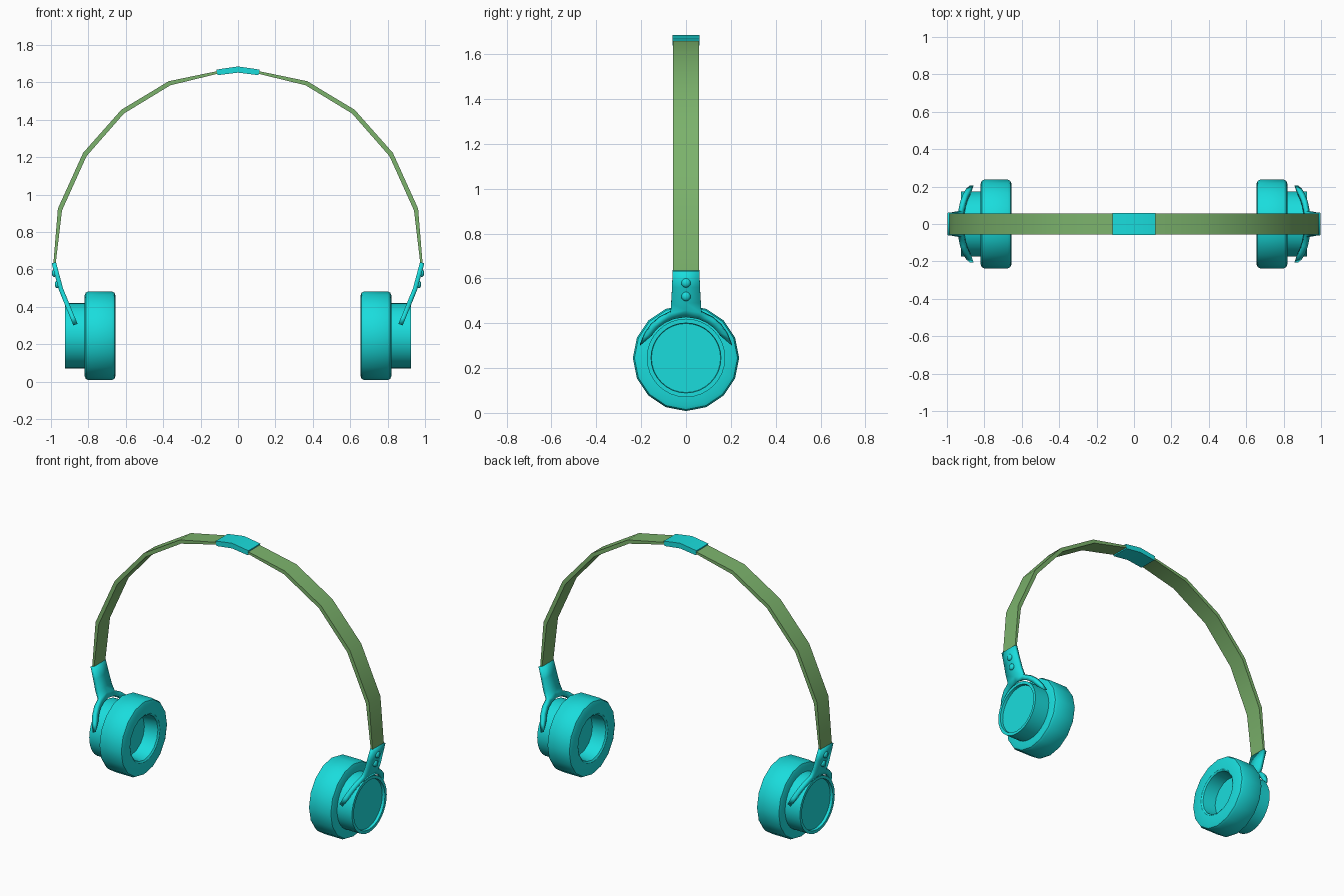
import bpy, bmesh, math
from math import sin, cos, pi, radians

if "Cube" in bpy.data.objects:
    bpy.data.objects.remove(bpy.data.objects["Cube"])


def material(name, rgb):
    m = bpy.data.materials.new(name)
    m.diffuse_color = (*rgb, 1)
    m.use_nodes = True
    m.node_tree.nodes["Principled BSDF"].inputs["Base Color"].default_value = m.diffuse_color
    return m


TEAL = material("teal", (0.01, 0.72, 0.72))
GREEN = material("green", (0.2, 0.45, 0.15))
CZ = 0.245  # height of the ear cup axis


def finish(name, bm, mat, mirror=False, thickness=0, angle=30):
    bmesh.ops.remove_doubles(bm, verts=bm.verts, dist=1e-5)
    bmesh.ops.recalc_face_normals(bm, faces=bm.faces)
    me = bpy.data.meshes.new(name)
    bm.to_mesh(me)
    bm.free()
    me.materials.append(mat)
    ob = bpy.data.objects.new(name, me)
    bpy.context.collection.objects.link(ob)
    if thickness:
        # keep the sheet facing outward, so it thickens inward
        if sum(p.normal.x for p in me.polygons) < 0:
            me.flip_normals()
        s = ob.modifiers.new("thickness", 'SOLIDIFY')
        s.thickness = thickness
        s.offset = -1
    if mirror:
        ob.modifiers.new("mirror", 'MIRROR').use_mirror_merge = False
    bpy.ops.object.select_all(action='DESELECT')
    ob.select_set(True)
    bpy.context.view_layer.objects.active = ob
    bpy.ops.object.shade_smooth_by_angle(angle=radians(angle))
    return ob


def lathe(name, profile, sides):
    """Spin (x, radius) points about the ear cup axis."""
    bm = bmesh.new()
    rings = [[bm.verts.new((x, r * sin(2 * pi * i / sides), CZ + r * cos(2 * pi * i / sides)))
              for i in range(sides)] for x, r in profile]
    for a, b in zip(rings, rings[1:]):
        for i in range(sides):
            j = (i + 1) % sides
            bm.faces.new((a[i], a[j], b[j], b[i]))
    for ring in (rings[0], rings[-1]):
        bm.faces.new(ring)
    return finish(name, bm, TEAL, mirror=True)


def strap(name, half, y0, y1, mat):
    """Sweep a flat strap along (x, z, inner x, inner z) points, mirrored about x = 0."""
    pts = half + [(-a, b, -c, d) for a, b, c, d in reversed(half) if a > 0]
    bm = bmesh.new()
    rows = [[bm.verts.new(p) for p in ((xo, y0, zo), (xo, y1, zo), (xi, y1, zi), (xi, y0, zi))]
            for xo, zo, xi, zi in pts]
    for a, b in zip(rows, rows[1:]):
        for i in range(4):
            j = (i + 1) % 4
            bm.faces.new((a[i], a[j], b[j], b[i]))
    bm.faces.new(rows[0])
    bm.faces.new(rows[-1])
    return finish(name, bm, mat)


# Headband and its top clip
strap("headband", [(0.988, 0.62, 0.976, 0.62), (0.963, 0.925, 0.941, 0.915),
                   (0.828, 1.223, 0.81, 1.205), (0.624, 1.453, 0.61, 1.433),
                   (0.37, 1.606, 0.362, 1.584), (0.11, 1.66, 0.108, 1.646),
                   (0, 1.677, 0, 1.66)], -0.057, 0.057, GREEN)
strap("top_clip", [(0.115, 1.668, 0.11, 1.638), (0, 1.685, 0, 1.652)], -0.06, 0.06, TEAL)

# Ear cushions: rounded ring with a recessed middle
lathe("ear_cushion", [(0.82, 0.15), (0.82, 0.215), (0.814, 0.23), (0.8, 0.237),
                      (0.675, 0.237), (0.661, 0.23), (0.655, 0.215),
                      (0.655, 0.15), (0.662, 0.14), (0.75, 0.13)], 16)

# Outer cups with a shallow recessed cap
lathe("ear_cup", [(0.81, 0.175), (0.925, 0.175), (0.925, 0.156), (0.908, 0.154)], 32)


# Yokes: stem and fork, leaning inward toward the cup
def lean(z):
    path = [(0.28, 0.872), (0.49, 0.958), (0.635, 0.997)]
    for (z0, x0), (z1, x1) in zip(path, path[1:]):
        if z <= z1:
            break
    return x0 + (x1 - x0) * (z - z0) / (z1 - z0)


bm = bmesh.new()


def vert(y, z):
    return bm.verts.new((lean(z), y, z))


def polar(r, deg):
    return vert(r * cos(radians(deg)), CZ + r * sin(radians(deg)))


outer_angles = [15, 28, 42, 56, 71, 90, 109, 124, 138, 152, 165]
inner_angles = [33, 40, 49, 60, 73, 90, 107, 120, 131, 140, 147]
outer = [polar(0.212, a) for a in outer_angles]
inner = [polar(0.182, a) for a in inner_angles]
for i in range(10):
    bm.faces.new((outer[i], outer[i + 1], inner[i + 1], inner[i]))
row = outer[4:7]
for w, z in ((0.066, 0.49), (0.062, 0.56), (0.06, 0.632)):
    new = [vert(w, z), vert(0, z), vert(-w, z)]
    for i in range(2):
        bm.faces.new((row[i], row[i + 1], new[i + 1], new[i]))
    row = new
finish("yoke", bm, TEAL, mirror=True, thickness=0.024)

# Rivets on the yoke stem
bm = bmesh.new()
for z in (0.58, 0.52):
    made = bmesh.ops.create_uvsphere(bm, u_segments=12, v_segments=8, radius=0.021)["verts"]
    bmesh.ops.scale(bm, vec=(0.65, 1, 1), verts=made)
    bmesh.ops.translate(bm, vec=(lean(z), 0, z), verts=made)
finish("rivets", bm, TEAL, mirror=True, angle=60)
